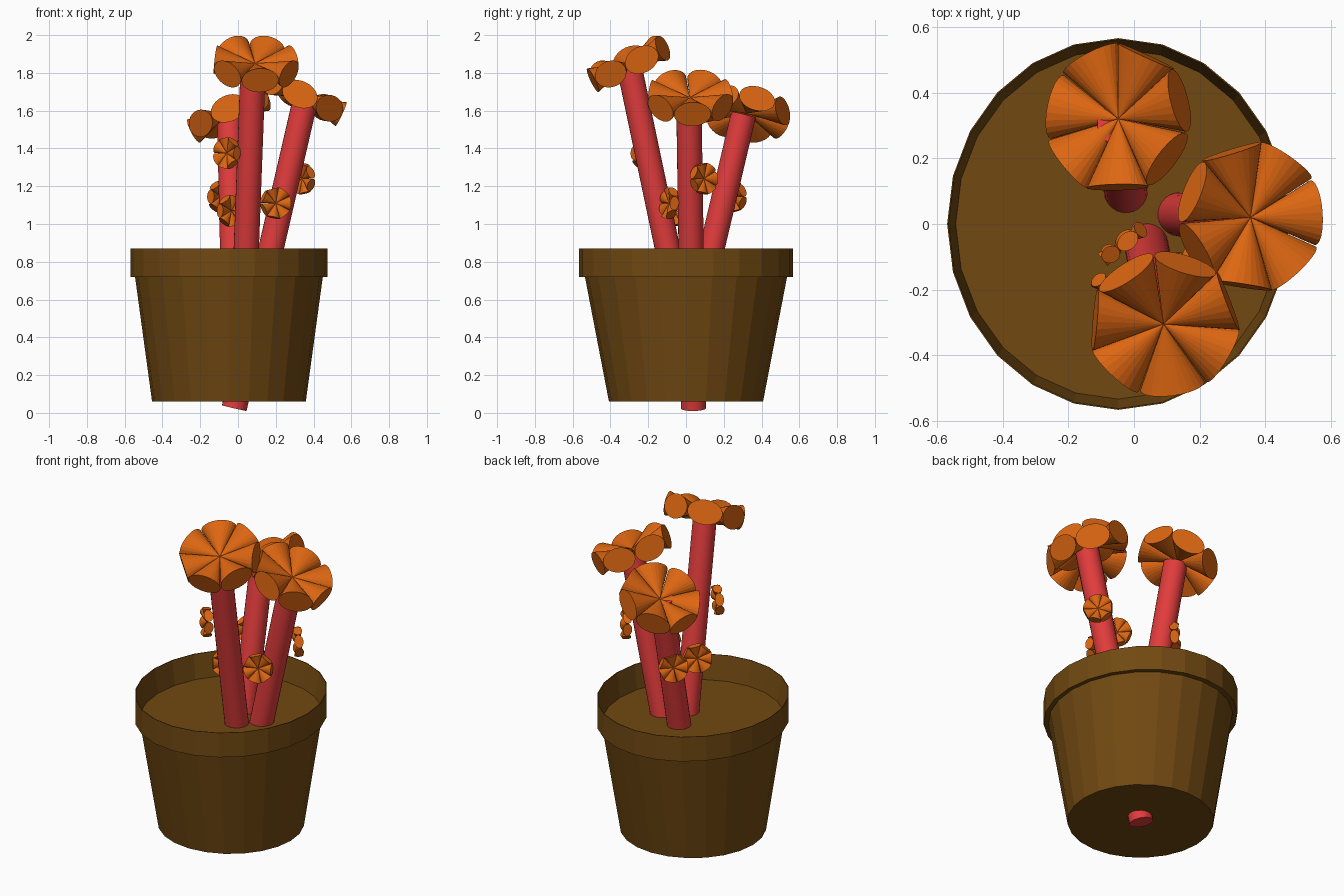
import bpy, bmesh, math
from mathutils import Vector, Matrix

if "Cube" in bpy.data.objects:
    bpy.data.objects.remove(bpy.data.objects["Cube"])


def material(name, rgb):
    m = bpy.data.materials.new(name)
    m.diffuse_color = (*rgb, 1)
    m.use_nodes = True
    m.node_tree.nodes["Principled BSDF"].inputs["Base Color"].default_value = m.diffuse_color
    return m


BROWN = material("pot brown", (0.165, 0.066, 0.006))
RED = material("stem red", (0.76, 0.045, 0.045))
ORANGE = material("flower orange", (0.73, 0.135, 0.006))


def finish(bm, name, mat, smooth=False):
    bmesh.ops.recalc_face_normals(bm, faces=bm.faces)
    me = bpy.data.meshes.new(name)
    bm.to_mesh(me)
    bm.free()
    me.materials.append(mat)
    ob = bpy.data.objects.new(name, me)
    bpy.context.collection.objects.link(ob)
    if smooth:
        bpy.ops.object.select_all(action='DESELECT')
        ob.select_set(True)
        bpy.context.view_layer.objects.active = ob
        bpy.ops.object.shade_smooth_by_angle(angle=math.radians(35))
    return ob


# Pot: rings of (x radius, y radius, z), from base up over the rim and down to the soil
def pot():
    rings = [(0.407, 0.408, 0.06), (0.497, 0.535, 0.72), (0.521, 0.566, 0.72),
             (0.521, 0.566, 0.87), (0.517, 0.562, 0.87), (0.495, 0.533, 0.724)]
    n = 24
    bm = bmesh.new()
    loops = []
    for rx, ry, z in rings:
        loops.append([bm.verts.new((-0.048 + rx * math.cos(2 * math.pi * i / n),
                                    ry * math.sin(2 * math.pi * i / n), z)) for i in range(n)])
    for a, b in zip(loops, loops[1:]):
        for i in range(n):
            j = (i + 1) % n
            bm.faces.new((a[i], a[j], b[j], b[i]))
    bm.faces.new(loops[0])
    bm.faces.new(loops[-1])
    finish(bm, "pot", BROWN)


# Stem: straight cylinder between two points
def stem(name, a, b, r=0.067):
    a, b = Vector(a), Vector(b)
    d = b - a
    mat = Matrix.Translation((a + b) / 2) @ d.to_track_quat('Z', 'Y').to_matrix().to_4x4()
    bm = bmesh.new()
    bmesh.ops.create_cone(bm, cap_ends=True, segments=24, radius1=r, radius2=r,
                          depth=d.length, matrix=mat)
    finish(bm, name, RED, True)


# Flower: ring of cones with their tips at the centre and flat round ends outside
def flower(name, centre, normal, scale=1.0, petals=7, turn=0.0):
    bm = bmesh.new()
    place = (Matrix.Translation(centre)
             @ Vector(normal).to_track_quat('Z', 'Y').to_matrix().to_4x4()
             @ Matrix.Scale(scale, 4))
    length, wide, high = 0.21, 0.099, 0.07
    for k in range(petals):
        spin = Matrix.Rotation(turn + 2 * math.pi * k / petals, 4, 'Z')
        tip = bm.verts.new(place @ Vector((0, 0, 0)))
        ring = []
        for i in range(24):
            t = 2 * math.pi * i / 24
            ring.append(bm.verts.new(place @ spin @ Vector(
                (length, wide * math.cos(t), high * math.sin(t)))))
        for i in range(24):
            bm.faces.new((tip, ring[i], ring[(i + 1) % 24]))
        bm.faces.new(ring)
    finish(bm, name, ORANGE)


pot()

# Main stem runs through the pot base, two others branch inside the pot
stem("main_stem", (-0.02, 0.04, 0.025), (0.355, 0.015, 1.65))
stem("front_stem", (0.03, -0.02, 0.5), (0.08, -0.3, 1.83))
stem("back_stem", (-0.02, 0.05, 0.5), (-0.045, 0.305, 1.58))

# Large flowers at the stem tops
flower("front_flower", (0.09, -0.305, 1.85), (0.06, -0.42, 0.9), turn=-math.pi / 2)
flower("right_flower", (0.355, 0.02, 1.67), (0.42, 0.02, 0.9), turn=0.25)
flower("back_flower", (-0.048, 0.32, 1.585), (-0.42, 0.12, 0.9), turn=0.3)

# Small flowers on the sides of the stems
small = [((-0.06, -0.22, 1.375), (-0.7, -0.7, 0.05)),
         ((0.2, -0.09, 1.11), (0.35, -0.9, 0.1)),
         ((0.34, 0.095, 1.24), (0.75, 0.65, 0.05)),
         ((-0.09, 0.25, 1.145), (-0.7, 0.7, 0.05)),
         ((-0.035, -0.06, 1.07), (-0.6, 0.75, 0.05))]
for i, (c, n) in enumerate(small):
    flower(f"small_flower_{i + 1}", c, n, scale=0.37)
